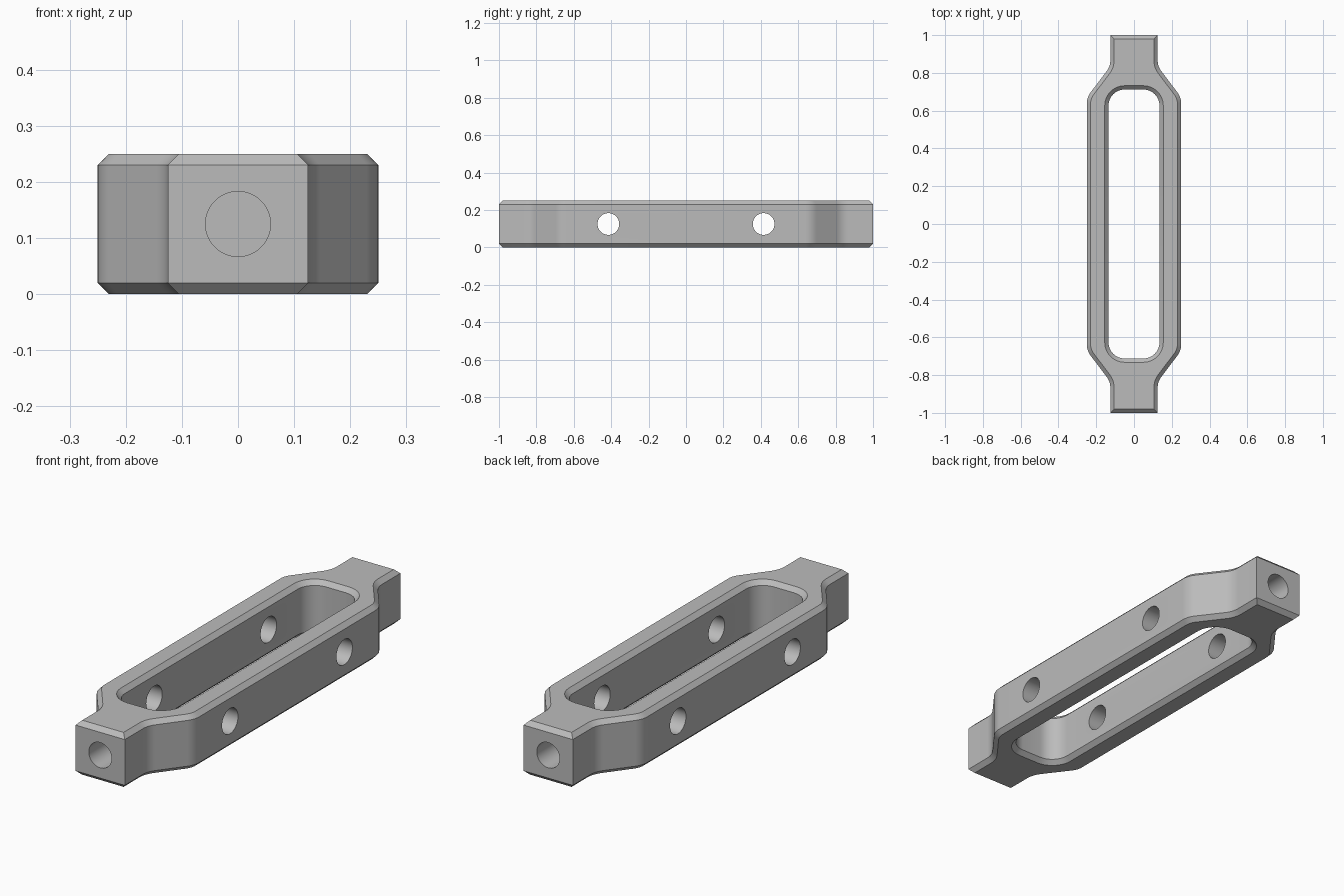
import bpy, bmesh, math
from mathutils import Vector, Matrix

old = bpy.data.objects.get("Cube")
if old:
    bpy.data.objects.remove(old, do_unlink=True)

HEIGHT, CHAMFER, HOLE_R = 0.25, 0.02, 0.058
MID = HEIGHT / 2

steel = bpy.data.materials.new("grey_metal")
steel.use_nodes = True
GREY = (0.5, 0.5, 0.5, 1)
steel.diffuse_color = GREY
steel.node_tree.nodes["Principled BSDF"].inputs["Base Color"].default_value = GREY


def rounded(corners, steps=8):
    """Closed outline from (x, y, fillet radius) corners."""
    out = []
    for i, (x, y, r) in enumerate(corners):
        p = Vector((x, y))
        if r == 0:
            out.append(p)
            continue
        a = (Vector(corners[i - 1][:2]) - p).normalized()
        b = (Vector(corners[(i + 1) % len(corners)][:2]) - p).normalized()
        half = a.angle(b) / 2
        centre = p + (a + b).normalized() * (r / math.sin(half))
        start = p + a * (r / math.tan(half)) - centre
        end = p + b * (r / math.tan(half)) - centre
        sweep = math.pi - 2 * half
        for k in range(steps + 1):
            t = k / steps
            out.append(centre + (start * math.sin((1 - t) * sweep)
                                 + end * math.sin(t * sweep)) / math.sin(sweep))
    return out


def offset(points, d):
    """Mitred offset of an anticlockwise outline, outward when d > 0."""
    out = []
    for i, p in enumerate(points):
        e1 = (p - points[i - 1]).normalized()
        e2 = (points[(i + 1) % len(points)] - p).normalized()
        n1, n2 = Vector((e1.y, -e1.x)), Vector((e2.y, -e2.x))
        out.append(p + (n1 + n2) * (d / (1 + n1.dot(n2))))
    return out


def finish(bm, name):
    bmesh.ops.recalc_face_normals(bm, faces=bm.faces)
    mesh = bpy.data.meshes.new(name)
    bm.to_mesh(mesh)
    bm.free()
    mesh.materials.append(steel)
    obj = bpy.data.objects.new(name, mesh)
    bpy.context.collection.objects.link(obj)
    return obj


def stack(name, outline, levels):
    """Solid made of offset outlines at successive heights."""
    bm = bmesh.new()
    rings = [[bm.verts.new((p.x, p.y, z)) for p in offset(outline, d)]
             for z, d in levels]
    for low, high in zip(rings, rings[1:]):
        for i in range(len(low)):
            bm.faces.new((low[i - 1], low[i], high[i], high[i - 1]))
    bm.faces.new(rings[0])
    bm.faces.new(rings[-1])
    return finish(bm, name)


def drill(name, location, depth, rotation):
    bm = bmesh.new()
    bmesh.ops.create_cone(bm, cap_ends=True, segments=48, radius1=HOLE_R,
                          radius2=HOLE_R, depth=depth,
                          matrix=Matrix.Translation(location) @ rotation)
    return finish(bm, name)


# Chamfered frame with narrow necks at both ends
quarter = [(0.25, 0.67, 0.1), (0.125, 0.835, 0.1), (0.125, 1, 0)]
side = [(x, -y, r) for x, y, r in reversed(quarter)] + quarter
outline = rounded(side + [(-x, -y, r) for x, y, r in side])
body = stack("turnbuckle_frame", outline,
             [(0, -CHAMFER), (CHAMFER, 0), (HEIGHT - CHAMFER, 0), (HEIGHT, -CHAMFER)])

# Long slot with chamfered rims
slot = rounded([(sx * 0.135, sy * 0.712, 0.085)
                for sx, sy in ((1, -1), (1, 1), (-1, 1), (-1, -1))])
over = 0.01
cutters = [stack("slot_cutter", slot,
                 [(-over, CHAMFER + over), (CHAMFER, 0),
                  (HEIGHT - CHAMFER, 0), (HEIGHT + over, CHAMFER + over)])]

# Cross holes through both rails, blind holes in both ends
across = Matrix.Rotation(math.pi / 2, 4, "Y")
along = Matrix.Rotation(math.pi / 2, 4, "X")
for s in (-1, 1):
    cutters.append(drill("cross_hole_cutter", (0, s * 0.415, MID), 0.6, across))
    cutters.append(drill("end_hole_cutter", (0, s * 0.91, MID), 0.22, along))

bpy.context.view_layer.objects.active = body
body.select_set(True)
for cutter in cutters:
    cutter.hide_render = True
    cut = body.modifiers.new("cut", "BOOLEAN")
    cut.operation, cut.solver, cut.object = "DIFFERENCE", "EXACT", cutter
    bpy.ops.object.modifier_apply(modifier=cut.name)
    bpy.data.objects.remove(cutter, do_unlink=True)

bpy.ops.object.select_all(action="DESELECT")
body.select_set(True)
bpy.ops.object.shade_smooth_by_angle(angle=math.radians(30))
